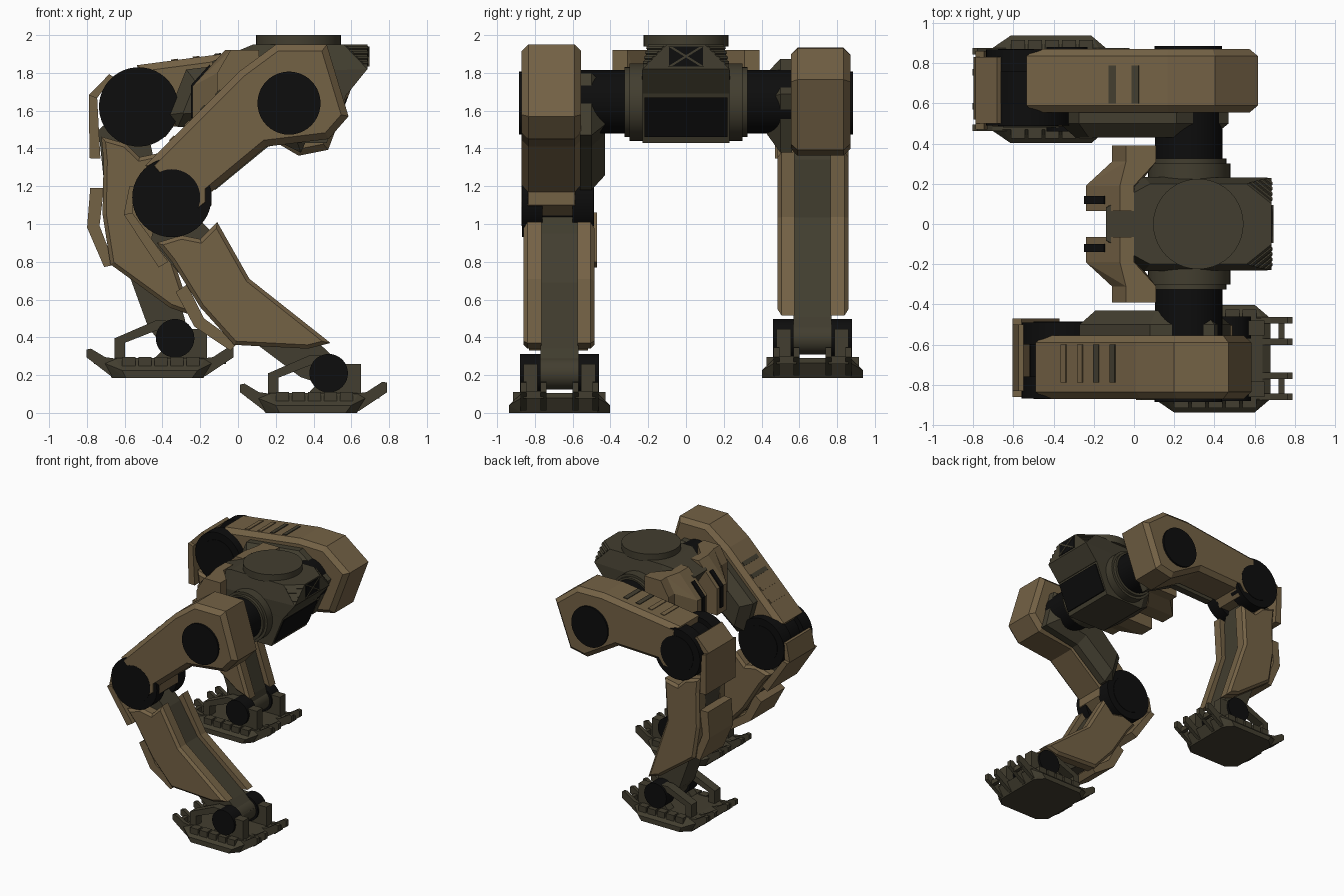
import bpy, bmesh, math
from mathutils import Matrix, Vector

if "Cube" in bpy.data.objects:
    bpy.data.objects.remove(bpy.data.objects["Cube"])


def material(name, rgb):
    m = bpy.data.materials.new(name)
    m.diffuse_color = (*rgb, 1)
    m.use_nodes = True
    m.node_tree.nodes["Principled BSDF"].inputs["Base Color"].default_value = m.diffuse_color
    return m


TAN = material("tan_armor", (0.175, 0.122, 0.060))
OLIVE = material("dark_olive", (0.055, 0.048, 0.029))
BLACK = material("black_joint", (0.004, 0.004, 0.004))
I = Matrix.Identity(4)


def finish(bm, name, mat, tf):
    bmesh.ops.transform(bm, matrix=tf, verts=bm.verts)
    bmesh.ops.recalc_face_normals(bm, faces=bm.faces)
    me = bpy.data.meshes.new(name)
    bm.to_mesh(me)
    bm.free()
    me.materials.append(mat)
    ob = bpy.data.objects.new(name, me)
    bpy.context.collection.objects.link(ob)
    return ob


def prism(name, prof, y0, y1, mat, tf=I, bevel=0, bevel_y=None):
    """Side profile (x, z) extruded from y0 to y1, with optional cap chamfers."""
    bm = bmesh.new()
    a = [bm.verts.new((x, y0, z)) for x, z in prof]
    b = [bm.verts.new((x, y1, z)) for x, z in prof]
    bm.faces.new(a)
    bm.faces.new(b[::-1])
    n = len(prof)
    for i in range(n):
        j = (i + 1) % n
        bm.faces.new((a[i], b[i], b[j], a[j]))
    bmesh.ops.recalc_face_normals(bm, faces=bm.faces)
    if bevel:
        caps = (y0, y1) if bevel_y is None else (bevel_y,)
        es = [e for e in bm.edges if any(all(abs(v.co.y - c) < 1e-5 for v in e.verts) for c in caps)]
        bmesh.ops.bevel(bm, geom=es, offset=bevel, segments=1, affect='EDGES', clamp_overlap=True)
    return finish(bm, name, mat, tf)


def hull(name, pts, mat, tf=I):
    bm = bmesh.new()
    for p in pts:
        bm.verts.new(p)
    r = bmesh.ops.convex_hull(bm, input=bm.verts)
    junk = list({v for v in r["geom_interior"] if isinstance(v, bmesh.types.BMVert)})
    if junk:
        bmesh.ops.delete(bm, geom=junk, context='VERTS')
    bmesh.ops.dissolve_limit(bm, angle_limit=0.01, verts=bm.verts, edges=bm.edges)
    return finish(bm, name, mat, tf)


def box(name, x0, x1, y0, y1, z0, z1, mat, tf=I):
    return prism(name, [(x0, z0), (x1, z0), (x1, z1), (x0, z1)], y0, y1, mat, tf)


def drum(name, x, z, r, y0, y1, mat, tf=I, axis='Y'):
    """Cylinder along y, or along z when axis is Z (then y0, y1 are heights)."""
    bm = bmesh.new()
    bmesh.ops.create_cone(bm, cap_ends=True, segments=40, radius1=r, radius2=r, depth=abs(y1 - y0))
    mid = (y0 + y1) / 2
    if axis == 'Y':
        m = Matrix.Translation((x, mid, z)) @ Matrix.Rotation(math.pi / 2, 4, 'X')
    else:
        m = Matrix.Translation((x, z, mid))
    ob = finish(bm, name, mat, tf @ m)
    bpy.ops.object.select_all(action='DESELECT')
    ob.select_set(True)
    bpy.context.view_layer.objects.active = ob
    bpy.ops.object.shade_smooth_by_angle(angle=math.radians(40))


def both(pts):
    return [(x, s * y, z) for x, y, z in pts for s in (1, -1)]


# Pelvis body: upper block, lower block, turret ring, hip axle
hull("pelvis_upper", both([(-.14, .08, 1.86), (.08, .2, 1.95), (.56, .2, 1.95), (.685, .1, 1.95),
     (.685, .23, 1.82), (.58, .23, 1.69), (.05, .235, 1.80), (0, .15, 1.65), (.05, .23, 1.69)]), OLIVE)
hull("pelvis_lower", both([(.58, .23, 1.70), (.47, .23, 1.43), (.12, .23, 1.43), (.05, .23, 1.70),
     (-.1, .13, 1.70), (-.05, .13, 1.55)]), OLIVE)
prism("front_window", [(.574, 1.67), (.582, 1.67), (.492, 1.46), (.484, 1.46)], -.22, .22, BLACK)
drum("turret_ring", .32, 0, .225, 1.94, 2.0, OLIVE, axis='Z')
drum("hip_housing", .275, 1.645, .205, -.3, .3, OLIVE)
drum("hip_housing_rim", .275, 1.645, .185, -.325, .325, OLIVE)
drum("hip_axle", .272, 1.648, .168, -.56, .56, BLACK)

# Nose vent with crossed bars, and slats on the slanted corners
box("nose_vent", .68, .689, -.09, .09, 1.835, 1.94, BLACK)
for s in (1, -1):
    hull("vent_cross_bar", [(x, s * y + d, z) for x in (.682, .695)
         for y, z in ((-.085, 1.835), (.085, 1.94)) for d in (-.01, .01)], OLIVE)
    A, B, C = Vector((.56, .2 * s, 1.95)), Vector((.685, .1 * s, 1.95)), Vector((.685, .23 * s, 1.82))
    out = (B - A).cross(C - A).normalized() * s * -1
    out = out if out.x > 0 else -out
    for i in range(4):
        t = .1 + .2 * i
        ends = [A.lerp(C, t), B.lerp(C, t), A.lerp(C, t + .1), B.lerp(C, t + .1)]
        hull("corner_slat", [p + out * d for p in ends for d in (-.01, .008)], OLIVE)

# Rear armour pods, stepped outward on each side
POD = [(-.24, 1.51), (-.24, 1.73), (-.07, 1.92), (0, 1.92), (.02, 1.51)]
OUT = [(-.11, 1.55), (-.11, 1.80), (-.04, 1.92), (.11, 1.92), (.11, 1.55)]
for s in (1, -1):
    prism("rear_pod", POD, .065 * s, .19 * s, TAN)
    hull("rear_pod_flank", [(x, .19 * s, z) for x, z in POD] + [(x, .31 * s, z) for x, z in OUT], TAN)
    prism("rear_pod_outer", OUT, .31 * s, .39 * s, TAN)
    prism("rear_pod_slot", [(-.249, 1.56), (-.249, 1.735), (-.15, 1.845), (-.14, 1.83), (-.23, 1.72),
          (-.23, 1.56)], .10 * s, .14 * s, BLACK)

# Leg side profiles
THIGH = [(.01, 1.81), (.20, 1.95), (.47, 1.95), (.585, 1.57), (.48, 1.45), (.15, 1.41),
         (-.14, 1.17), (-.14, 1.10), (-.24, 1.02), (-.49, 1.31)]
THIGH_INNER = [(-.27, 1.45), (.08, 1.79), (.40, 1.80), (.48, 1.47), (.16, 1.41), (-.12, 1.18), (-.20, 1.20)]
SHIN_CORE = [(-.22, 1.04), (-.13, .95), (.03, .69), (.46, .34), (.56, .24), (.48, .14), (.33, .19),
             (.09, .37), (-.05, .42), (-.33, .76), (-.46, .92), (-.42, 1.10)]
SHIN_PLATE = [(-.11, 1.01), (.06, .71), (.49, .37), (.37, .34), (-.02, .36), (-.20, .56),
              (-.35, .80), (-.43, .90), (-.30, .94), (-.20, .92)]
CALF = [(-.33, .64), (-.23, .456), (-.04, .33), (0, .37), (-.18, .50), (-.27, .68)]
KNEE_GUARD = [(-.575, 1.20), (-.605, 1.05), (-.42, .77), (-.37, .80), (-.56, 1.06), (-.55, 1.20)]
CLAW = [(.60, .01), (.64, .01), (.79, .11), (.79, .16), (.765, .165), (.68, .11), (.60, .10)]
HEEL = [(.18, .01), (.14, .01), (.01, .11), (.01, .15), (.035, .155), (.11, .11), (.18, .10)]
HIP, KNEE = Vector((.27, 0, 1.64)), Vector((-.35, 0, 1.14))


def build_leg(side, thigh_tf, shin_tf, foot_tf):
    def n(part):
        return side + "_" + part

    # Thigh with top slots and hip cap
    prism(n("thigh"), THIGH, -.87, -.555, TAN, thigh_tf, .035)
    prism(n("thigh_inner"), THIGH_INNER, -.56, -.43, OLIVE, thigh_tf, .07, -.43)
    drum(n("hip_cap"), .27, 1.64, .167, -.86, -.885, BLACK, thigh_tf)
    k = math.sqrt(.5)
    for i, u in enumerate((.20, .315, .43, .545)):
        prof = [(-.49 + k * (a - h), 1.31 + k * (a + h))
                for a, h in ((u - .018, -.01), (u + .018, -.01), (u + .018, .006), (u - .018, .006))]
        prism(n("thigh_slot"), prof, -.79, -.60, TAN if i < 2 else OLIVE, thigh_tf)

    # Knee joint and its rear guard
    for y0, y1 in ((-.868, -.76), (-.60, -.49)):
        drum(n("knee_disc"), KNEE.x, KNEE.z, .21, y0, y1, BLACK, shin_tf)
        drum(n("knee_disc_face"), KNEE.x, KNEE.z, .15, y0 - .004, y1 + .004, BLACK, shin_tf)
    drum(n("knee_axle"), KNEE.x, KNEE.z, .17, -.77, -.59, BLACK, shin_tf)
    prism(n("knee_guard"), KNEE_GUARD, -.83, -.50, TAN, shin_tf)
    for y in (-.86, -.50):
        prism(n("knee_guard_rim"), KNEE_GUARD[1:5], y, y + .03, TAN, shin_tf)

    # Shin core between two side plates, with calf armour behind
    prism(n("shin_core"), SHIN_CORE, -.77, -.57, OLIVE, shin_tf)
    prism(n("shin_plate_outer"), SHIN_PLATE, -.86, -.765, TAN, shin_tf, .02, -.86)
    prism(n("shin_plate_inner"), SHIN_PLATE, -.575, -.485, TAN, shin_tf, .02, -.485)
    prism(n("calf_guard"), CALF, -.83, -.52, TAN, shin_tf)

    # Foot pad, tread lugs, claws at both ends
    c = -.67
    rim = [(.145, .2, 0), (.63, .2, 0), (.22, .268, 0), (.57, .268, 0), (.20, .268, .04), (.60, .268, .04),
           (.10, .2, .08), (.68, .2, .08), (.16, .2, .105), (.64, .2, .105)]
    hull(n("foot_pad"), [(x, c + y, z) for x, y, z in both(rim)], OLIVE, foot_tf)
    for s in (1, -1):
        for i in range(5):
            x = .20 + .085 * i
            box(n("tread_lug"), x, x + .07, c + s * .18, c + s * .245, .03, .11, OLIVE, foot_tf)
        for d in (.085, .19):
            for prof in (CLAW, HEEL):
                prism(n("claw"), prof, c + s * d - .016, c + s * d + .016, OLIVE, foot_tf)
        for x in (.72, .05):
            box(n("claw_bar"), x, x + .03, c + s * .085, c + s * .19, .075, .115, OLIVE, foot_tf)
        # Ankle frame and disc on each side
        y0, y1 = c + s * .115, c + s * .19
        box(n("ankle_post"), .16, .215, y0, y1, .09, .20, OLIVE, foot_tf)
        prism(n("ankle_brace"), [(.16, .165), (.16, .21), (.38, .305), (.50, .30), (.50, .25), (.39, .255)],
              y0, y1, OLIVE, foot_tf)
        prism(n("ankle_block"), [(.36, .09), (.65, .09), (.65, .26), (.55, .26), (.46, .20)],
              y0, y1, OLIVE, foot_tf)
        drum(n("ankle_disc"), .48, .21, .102, c + s * .10, c + s * .21, BLACK, foot_tf)
    drum(n("ankle_axle"), .48, .21, .085, -.80, -.54, OLIVE, foot_tf)


def swing(pivot, target, deg):
    return (Matrix.Translation(target) @ Matrix.Rotation(math.radians(deg), 4, 'Y')
            @ Matrix.Translation(-pivot))


# One leg strides ahead; the mirrored leg is lifted back
build_leg("right", I, I, I)
MIRROR = Matrix.Diagonal((1, -1, 1, 1))
build_leg("left", swing(HIP, HIP, 37.5) @ MIRROR, swing(KNEE, Vector((-.526, 0, 1.62)), 33.1) @ MIRROR,
          Matrix.Translation((-.813, 0, .185)) @ MIRROR)
